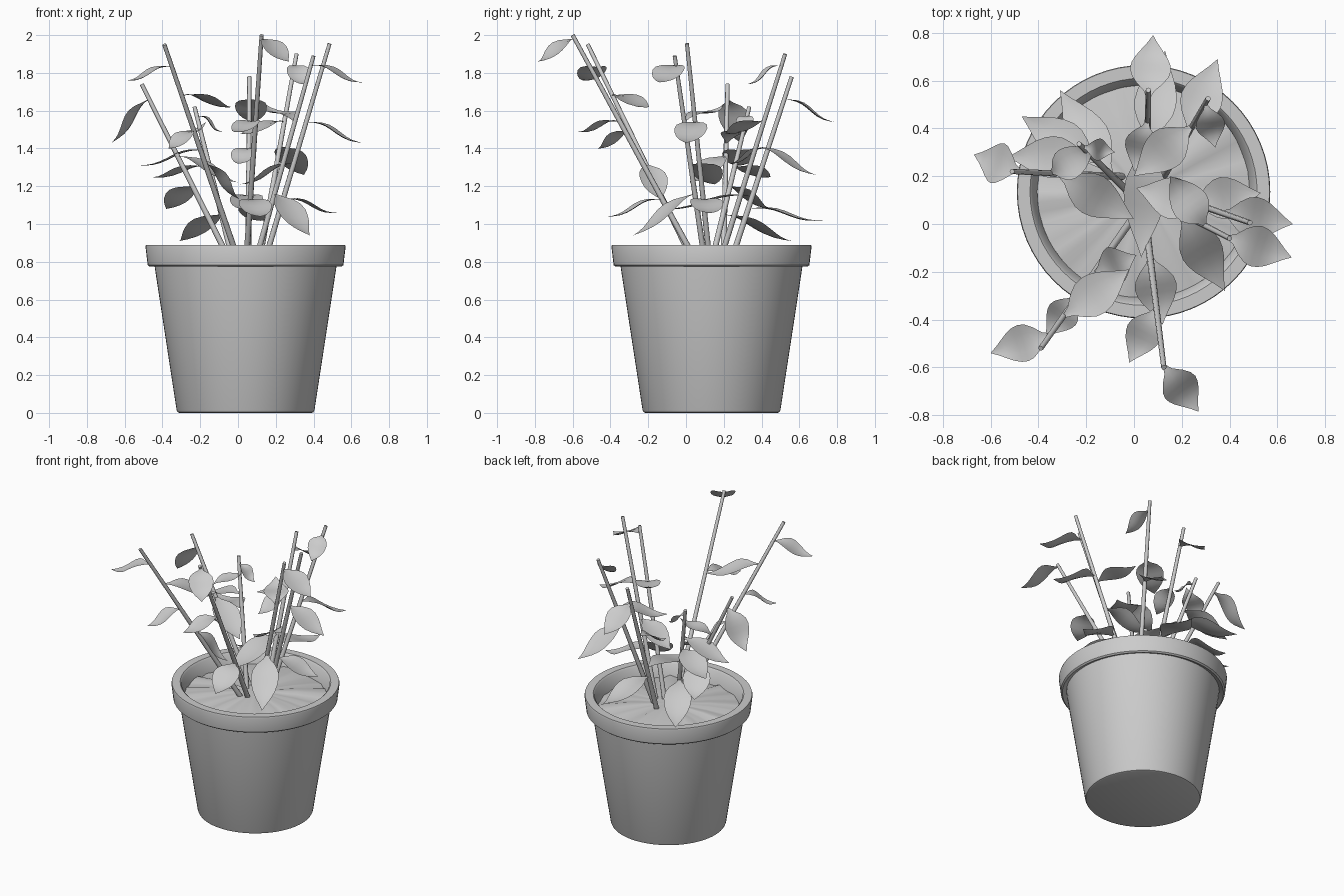
import bpy, bmesh, math, random
from mathutils import Vector

if "Cube" in bpy.data.objects:
    bpy.data.objects.remove(bpy.data.objects["Cube"])

random.seed(4)
CX, CY = 0.04, 0.135          # pot axis


def finish(name, bm, angle=35):
    bmesh.ops.recalc_face_normals(bm, faces=bm.faces[:])
    me = bpy.data.meshes.new(name)
    bm.to_mesh(me)
    bm.free()
    ob = bpy.data.objects.new(name, me)
    bpy.context.collection.objects.link(ob)
    bpy.ops.object.select_all(action='DESELECT')
    ob.select_set(True)
    bpy.context.view_layer.objects.active = ob
    bpy.ops.object.shade_smooth_by_angle(angle=math.radians(angle))
    return ob


def lathe(name, profile, n=64, wobble=None, angle=35):
    """Spin (radius, z) points about the pot axis; radius 0 makes a pole."""
    bm = bmesh.new()
    rings = []
    for r, z in profile:
        if r == 0:
            rings.append([bm.verts.new((CX, CY, z))] * n)
        else:
            ring = []
            for i in range(n):
                a = 2 * math.pi * i / n
                dz = wobble(r, i) if wobble else 0
                ring.append(bm.verts.new((CX + r * math.cos(a), CY + r * math.sin(a), z + dz)))
            rings.append(ring)
    for A, B in zip(rings, rings[1:]):
        for i in range(n):
            j = (i + 1) % n
            vs = list(dict.fromkeys((A[i], A[j], B[j], B[i])))
            bm.faces.new(vs)
    return finish(name, bm, angle)


# Pot: tapered wall, overhanging rim, inner wall down to the soil
lathe("pot", [(0, 0), (0.35, 0), (0.36, 0.004), (0.365, 0.015), (0.48, 0.765), (0.482, 0.785),
              (0.508, 0.774), (0.518, 0.782), (0.53, 0.88), (0.527, 0.89), (0.475, 0.89),
              (0.465, 0.88), (0.44, 0.78), (0.43, 0.72)])

# Soil: low mound with radial wrinkles
ridge = [random.uniform(-0.01, 0.01) for _ in range(64)]
lathe("soil", [(0.445, 0.80), (0.36, 0.81), (0.26, 0.82), (0.14, 0.825), (0, 0.83)],
      wobble=lambda r, i: ridge[i] * r / 0.36, angle=60)

# Stems: tip (x, y, z) and where each crosses the rim level z = 0.9
STEMS = [((-0.39, -0.52, 1.95), (-0.03, -0.01)), ((0.125, -0.60, 2.0), (0.05, 0.0)),
         ((0.40, -0.06, 1.89), (0.12, 0.085)), ((0.485, 0.005, 1.955), (0.17, 0.115)),
         ((-0.51, 0.22, 1.74), (-0.09, 0.20)), ((-0.23, 0.335, 1.62), (-0.05, 0.16)),
         ((0.31, 0.525, 1.90), (0.13, 0.21)), ((0.06, 0.56, 1.78), (0.055, 0.27))]
for k, (tip, rim) in enumerate(STEMS):
    tip, low = Vector(tip), Vector((*rim, 0.9))
    root = low + (low - tip) * (0.11 / (tip.z - 0.9))
    d = tip - root
    bm = bmesh.new()
    bmesh.ops.create_cone(bm, cap_ends=True, segments=8, radius1=0.016, radius2=0.011, depth=d.length)
    rot = d.to_track_quat('Z', 'Y').to_matrix()
    bmesh.ops.rotate(bm, verts=bm.verts[:], matrix=rot)
    bmesh.ops.translate(bm, verts=bm.verts[:], vec=(root + tip) / 2)
    finish("stem_%d" % (k + 1), bm, 50)

# Leaf half-width along its length (fraction of full half-width)
OUTLINE = [0.06, 0.25, 0.66, 0.92, 1.0, 0.94, 0.78, 0.53, 0.25, 0.0]


def leaf(name, stem, z, tip):
    """Ovate leaf from a stem at height z to its tip, in a gentle S-bend."""
    t, rim = Vector(STEMS[stem - 1][0]), Vector((*STEMS[stem - 1][1], 0.9))
    base = rim.lerp(t, (z - 0.9) / (t.z - 0.9))
    d = Vector(tip) - base
    side = d.cross(Vector((0, 0, 1))).normalized()
    up = side.cross(d).normalized()
    half = min(0.088, 0.29 * d.length)
    bm = bmesh.new()
    rows = []
    for i, w in enumerate(OUTLINE):
        s = i / (len(OUTLINE) - 1)
        mid = base + d * s + up * 0.015 * math.sin(2 * math.pi * s)
        if w == 0:
            rows.append([bm.verts.new(mid)] * 5)
        else:
            rows.append([bm.verts.new(mid + side * (half * w * u) + up * (0.012 * w * u * u))
                         for u in (-1, -0.5, 0, 0.5, 1)])
    for A, B in zip(rows, rows[1:]):
        for j in range(4):
            bm.faces.new(list(dict.fromkeys((A[j], A[j + 1], B[j + 1], B[j]))))
    finish(name, bm, 60)


# Leaves: stem number, height on the stem, tip position
LEAVES = [
    (1, 1.83, (-0.60, -0.54, 1.76)), (1, 1.68, (-0.02, -0.19, 1.62)), (1, 1.49, (-0.37, -0.47, 1.40)),
    (1, 1.32, (0.01, -0.13, 1.13)),
    (2, 1.98, (0.27, -0.785, 1.86)), (2, 1.54, (-0.02, -0.58, 1.49)), (2, 1.13, (0.12, -0.42, 1.04)),
    (3, 1.84, (0.66, -0.14, 1.75)), (3, 1.54, (0.15, 0.20, 1.63)), (3, 1.16, (0.38, -0.28, 0.94)),
    (4, 1.54, (0.665, 0.0, 1.43)), (4, 1.13, (0.53, 0.13, 1.06)), (4, 1.32, (0.01, 0.15, 1.21)),
    (5, 1.66, (-0.67, 0.29, 1.43)), (5, 1.36, (0.0, 0.02, 1.22)), (5, 1.20, (-0.38, 0.45, 1.08)),
    (5, 1.42, (-0.17, 0.31, 1.54)),
    (6, 1.57, (-0.08, 0.30, 1.49)), (6, 1.39, (-0.53, 0.28, 1.31)), (6, 1.30, (-0.47, 0.45, 1.25)),
    (6, 1.05, (-0.31, 0.56, 0.91)),
    (7, 1.84, (0.34, 0.32, 1.74)), (7, 1.54, (0.0, 0.20, 1.48)), (7, 1.41, (0.35, 0.69, 1.26)),
    (8, 1.66, (0.08, 0.79, 1.54)), (8, 1.40, (0.0, 0.22, 1.32)), (8, 1.08, (0.13, 0.725, 1.02)),
    (8, 1.15, (0.03, -0.14, 1.08)),
]
for k, (stem, z, tip) in enumerate(LEAVES):
    leaf("leaf_%d" % (k + 1), stem, z, tip)
